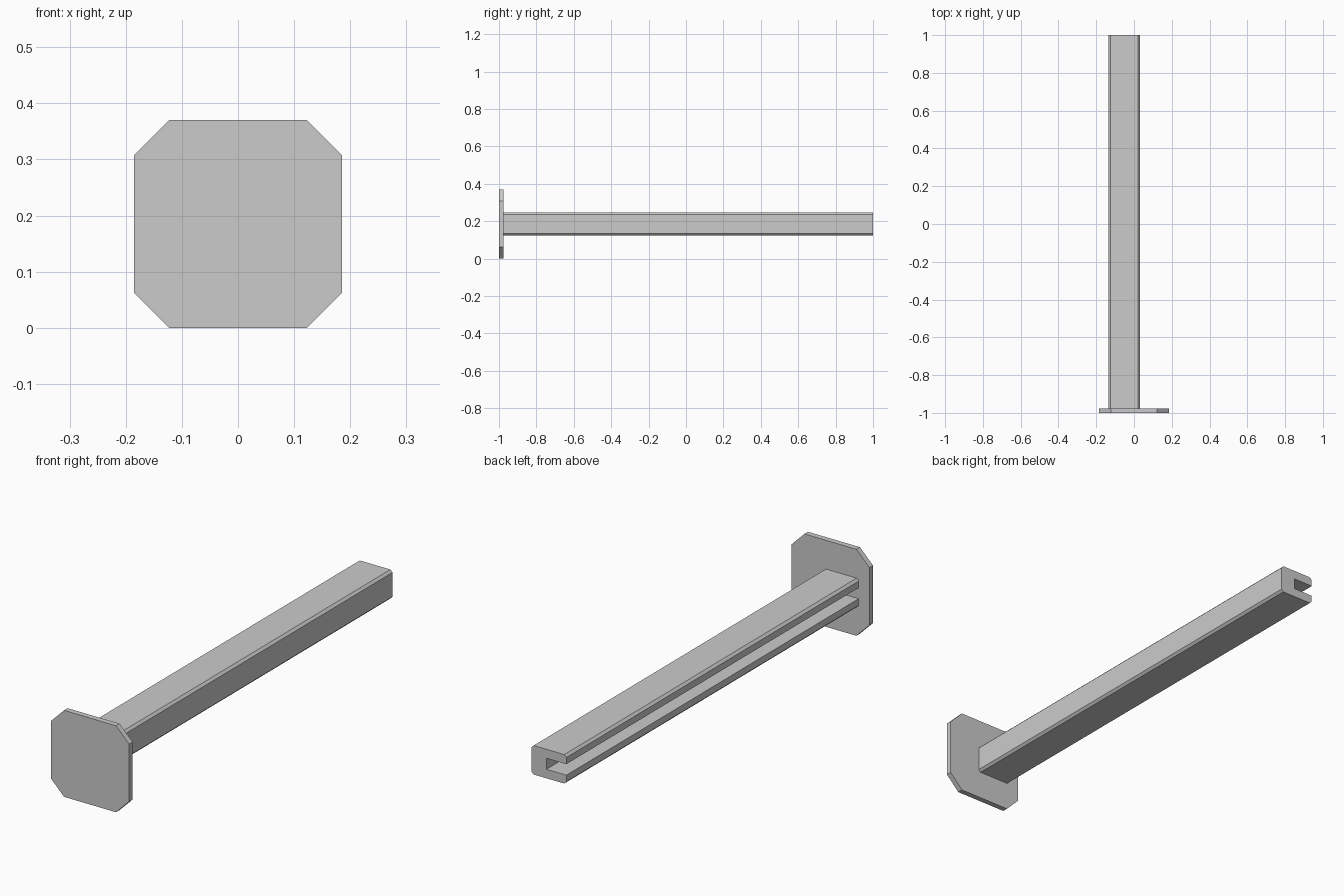
import bpy
import bmesh

if "Cube" in bpy.data.objects:
    bpy.data.objects.remove(bpy.data.objects["Cube"], do_unlink=True)

grey = bpy.data.materials.new("light_grey")
grey.use_nodes = True
grey.diffuse_color = (0.6, 0.6, 0.6, 1)
grey.node_tree.nodes["Principled BSDF"].inputs["Base Color"].default_value = (0.6, 0.6, 0.6, 1)

MID_Z = 0.185


def extrude_profile(name, profile, y_start, y_end):
    """Extrude an x/z outline along y into a closed solid."""
    bm = bmesh.new()
    face = bm.faces.new([bm.verts.new((x, y_start, z + MID_Z)) for x, z in profile])
    result = bmesh.ops.extrude_face_region(bm, geom=[face])
    moved = [v for v in result["geom"] if isinstance(v, bmesh.types.BMVert)]
    bmesh.ops.translate(bm, verts=moved, vec=(0, y_end - y_start, 0))
    bmesh.ops.recalc_face_normals(bm, faces=bm.faces)
    mesh = bpy.data.meshes.new(name)
    bm.to_mesh(mesh)
    bm.free()
    mesh.materials.append(grey)
    obj = bpy.data.objects.new(name, mesh)
    bpy.context.collection.objects.link(obj)
    return obj


def mirror_z(half):
    """Complete an upper half outline with its mirrored lower half."""
    return half + [(x, -z) for x, z in reversed(half)]


# Square end plate with cut corners
R, CUT = 0.185, 0.062
plate = mirror_z([(-R, R - CUT), (-R + CUT, R), (R - CUT, R), (R, R - CUT)])
extrude_profile("end_plate", plate, -1.0, -0.976)

# Long beam with chamfered corners and a slot along its open side
LEFT, RIGHT, H, C = -0.134, 0.031, 0.062, 0.01
SLOT_X, SLOT_H = -0.04, 0.0235
beam = mirror_z([(SLOT_X, SLOT_H), (LEFT, SLOT_H), (LEFT, H - C),
                 (LEFT + C, H), (RIGHT - C, H), (RIGHT, H - C)])
extrude_profile("slotted_beam", beam, -0.976, 1.0)
